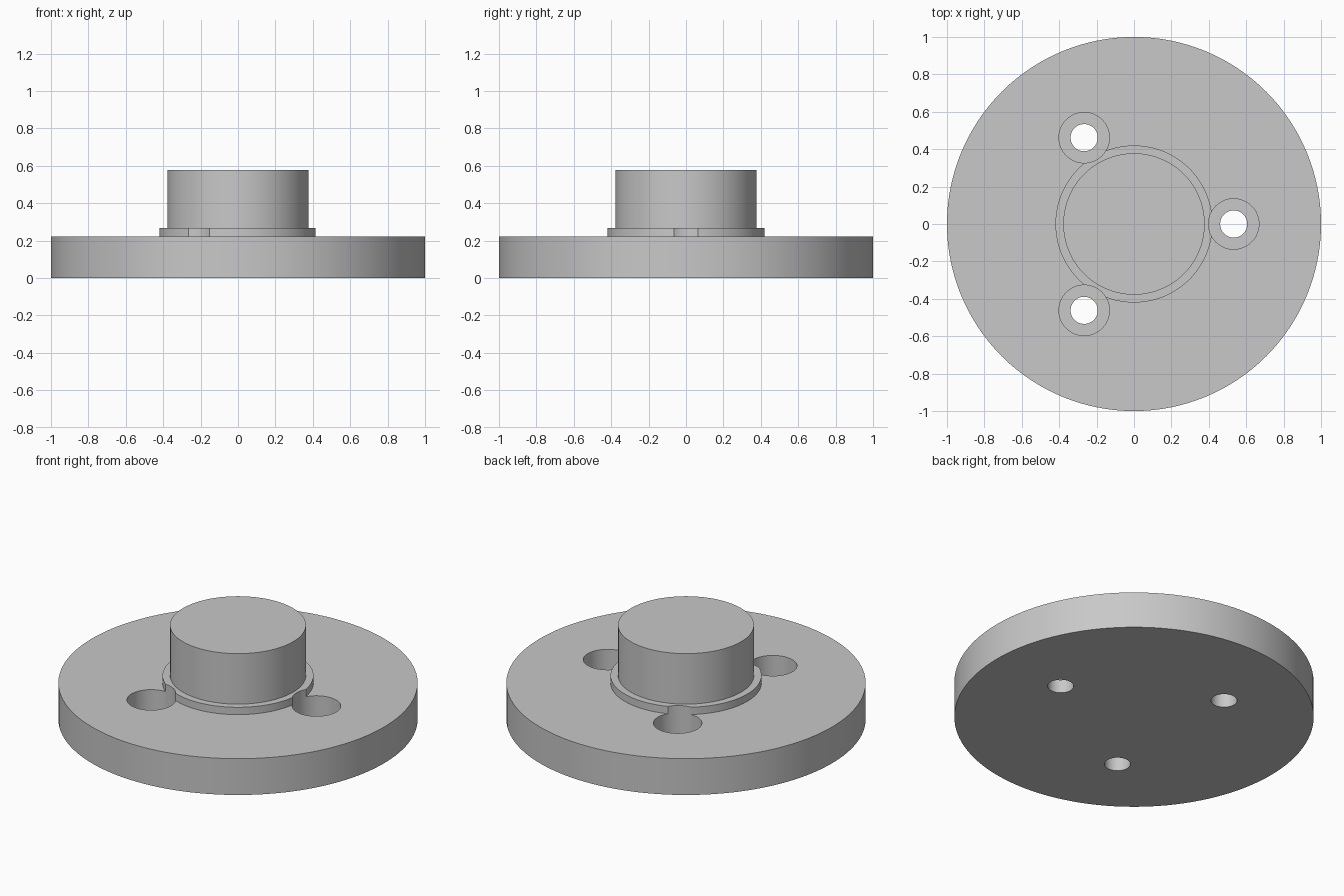
import bpy, math

if "Cube" in bpy.data.objects:
    bpy.data.objects.remove(bpy.data.objects["Cube"])

SEGMENTS = 128
BOLT_CIRCLE = 0.533

steel = bpy.data.materials.new("plain_grey")
steel.diffuse_color = (0.58, 0.58, 0.58, 1)
steel.use_nodes = True
steel.node_tree.nodes["Principled BSDF"].inputs["Base Color"].default_value = steel.diffuse_color


def revolve(name, profile, segments, centre=(0, 0)):
    """Turn an (r, z) profile, listed from bottom to top, into a closed solid."""
    verts, faces = [], []
    for r, z in profile:
        for i in range(segments):
            a = 2 * math.pi * i / segments
            verts.append((r * math.cos(a), r * math.sin(a), z))
    for ring in range(len(profile) - 1):
        for i in range(segments):
            j = (i + 1) % segments
            lo, hi = ring * segments, (ring + 1) * segments
            faces.append((lo + i, lo + j, hi + j, hi + i))
    faces.append(tuple(reversed(range(segments))))
    top = (len(profile) - 1) * segments
    faces.append(tuple(range(top, top + segments)))
    mesh = bpy.data.meshes.new(name)
    mesh.from_pydata(verts, [], faces)
    mesh.materials.append(steel)
    obj = bpy.data.objects.new(name, mesh)
    obj.location = (centre[0], centre[1], 0)
    bpy.context.collection.objects.link(obj)
    return obj


# Disc, raised collar and central boss turned as one solid
flange = revolve("flange", [(1.0, 0), (1.0, 0.223), (0.42, 0.223), (0.42, 0.268),
                            (0.378, 0.268), (0.378, 0.578)], SEGMENTS)

# Three counterbored bolt holes, which also bite into the collar
cutters = []
for k in range(3):
    a = k * 2 * math.pi / 3
    cutter = revolve(f"bolt_hole_cutter_{k + 1}",
                     [(0.0725, -0.1), (0.0725, 0.083), (0.135, 0.083), (0.135, 0.4)],
                     64, (BOLT_CIRCLE * math.cos(a), BOLT_CIRCLE * math.sin(a)))
    cutter.hide_render = True
    cutters.append(cutter)
    cut = flange.modifiers.new(f"bolt_hole_{k + 1}", 'BOOLEAN')
    cut.operation = 'DIFFERENCE'
    cut.solver = 'EXACT'
    cut.object = cutter

# Apply the cuts, then remove the helpers
bpy.context.view_layer.objects.active = flange
flange.select_set(True)
for name in [m.name for m in flange.modifiers]:
    bpy.ops.object.modifier_apply(modifier=name)
for cutter in cutters:
    bpy.data.objects.remove(cutter)

# Smooth round walls with crisp rims
bpy.ops.object.shade_smooth_by_angle(angle=math.radians(30))
